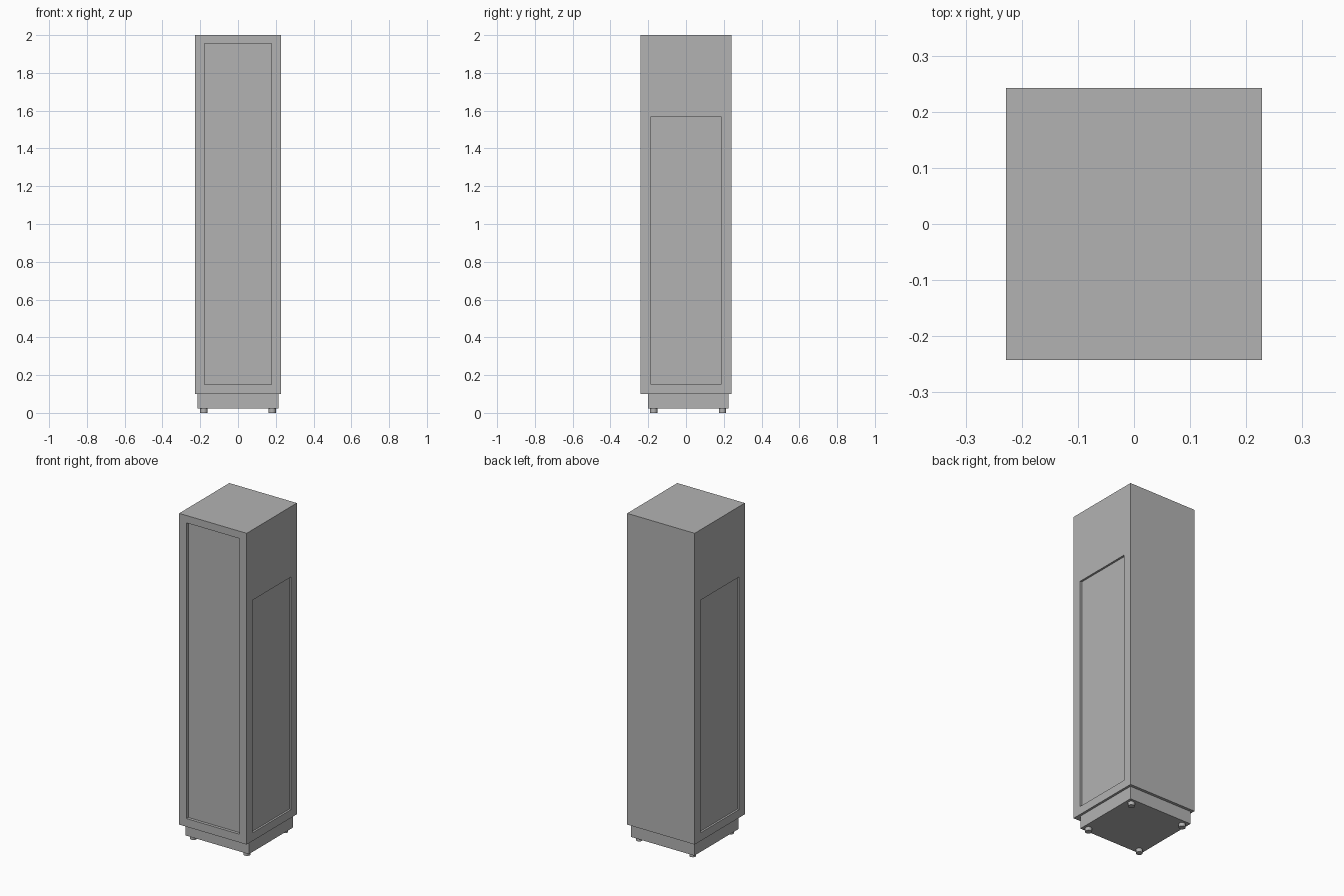
import bpy
import math

if "Cube" in bpy.data.objects:
    bpy.data.objects.remove(bpy.data.objects["Cube"])

grey = bpy.data.materials.new("grey paint")
grey.diffuse_color = (0.45, 0.45, 0.45, 1)
grey.use_nodes = True
grey.node_tree.nodes["Principled BSDF"].inputs["Base Color"].default_value = grey.diffuse_color


def box(name, x, y, z):
    """Box from (min, max) ranges on each axis."""
    bpy.ops.mesh.primitive_cube_add(size=1, location=[sum(r) / 2 for r in (x, y, z)])
    ob = bpy.context.object
    ob.name = name
    ob.scale = [r[1] - r[0] for r in (x, y, z)]
    bpy.ops.object.transform_apply(location=False, rotation=False, scale=True)
    ob.data.materials.append(grey)
    return ob


def cut(target, cutter):
    """Carve the cutter out of the target, then discard it."""
    mod = target.modifiers.new("recess", 'BOOLEAN')
    mod.operation = 'DIFFERENCE'
    mod.solver = 'EXACT'
    mod.object = cutter
    bpy.context.view_layer.objects.active = target
    bpy.ops.object.modifier_apply(modifier=mod.name)
    bpy.data.objects.remove(cutter)


W, D = 0.228, 0.242  # half width and half depth

# Cabinet body
body = box("cabinet_body", (-W, W), (-D, D), (0.10, 2.0))

# Recessed front panel and two shorter side panels
cut(body, box("front_cutter", (-0.178, 0.178), (-D - 0.1, -D + 0.018), (0.15, 1.955)))
for s in (-1, 1):
    x = sorted((s * (W - 0.012), s * (W + 0.1)))
    cut(body, box("side_cutter", x, (-0.186, 0.186), (0.15, 1.57)))

# Plinth, set back further at the front
box("plinth", (-0.214, 0.214), (-0.201, 0.225), (0.022, 0.10))

# Round feet
for x in (-0.181, 0.181):
    for y in (-0.171, 0.193):
        bpy.ops.mesh.primitive_cylinder_add(vertices=24, radius=0.019, depth=0.022,
                                            location=(x, y, 0.011))
        foot = bpy.context.object
        foot.name = "foot"
        foot.data.materials.append(grey)
        bpy.ops.object.shade_smooth_by_angle(angle=math.radians(30))
